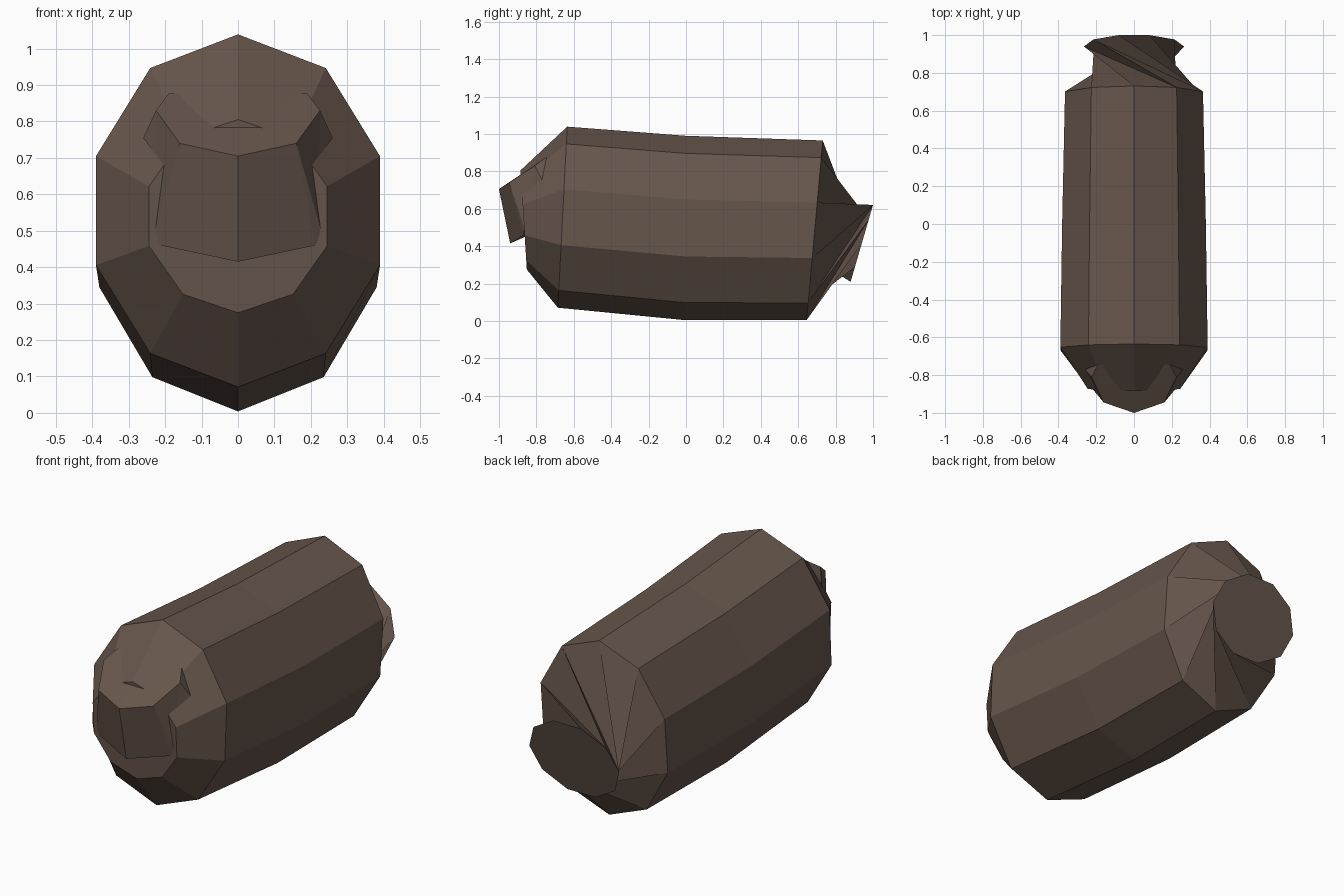
import bpy, bmesh, math

if "Cube" in bpy.data.objects:
    bpy.data.objects.remove(bpy.data.objects["Cube"])

brown = bpy.data.materials.new("dark brown")
brown.diffuse_color = (0.135, 0.093, 0.071, 1)
brown.use_nodes = True
brown.node_tree.nodes["Principled BSDF"].inputs["Base Color"].default_value = brown.diffuse_color
N = 10


def finish(bm, name):
    mesh = bpy.data.meshes.new(name)
    bm.to_mesh(mesh)
    bm.free()
    mesh.materials.append(brown)
    obj = bpy.data.objects.new(name, mesh)
    bpy.context.collection.objects.link(obj)
    return obj


def ring(bm, rx, rz, cy, cz, lean, turn=0):
    """Ten-sided ring; lean is the y offset of its top from its centre."""
    verts = []
    for i in range(N):
        a = math.radians(36 * i + turn)
        c = math.cos(a)
        verts.append(bm.verts.new((rx * math.sin(a), cy + lean * c, cz + rz * c)))
    return verts


# Barrel body with tapered front and a quarter-turn twisted tail
bm = bmesh.new()
rings = [ring(bm, 0.257, 0.265, -0.868, 0.54, -0.017),
         ring(bm, 0.41, 0.484, -0.66, 0.555, 0.025),
         ring(bm, 0.40, 0.493, 0.0, 0.497, 0.0),
         ring(bm, 0.384, 0.48, 0.688, 0.485, 0.043)]
for a, b in zip(rings, rings[1:]):
    for i in range(N):
        j = (i + 1) % N
        bm.faces.new((a[i], b[i], b[j], a[j]))
bm.faces.new(rings[0])
tail = ring(bm, 0.265, 0.216, 0.94, 0.415, 0.063, turn=-90)
last = rings[-1]
for i in range(N):
    j = (i + 1) % N
    bm.faces.new((last[i], tail[i], last[j]))
    bm.faces.new((last[j], tail[i], tail[j]))
bm.faces.new(tail[::-1])
finish(bm, "body")

# Snout plate: sloping top, two front faces and pointed side flares
half = {
    "tip": (0, -1.0, 0.705), "top1": (0.16, -0.945, 0.74),
    "top2": (0.225, -0.81, 0.83), "top3": (0.19, -0.745, 0.877),
    "low0": (0, -0.94, 0.415), "low1": (0.213, -0.866, 0.46),
    "low2": (0.228, -0.864, 0.50), "flare": (0.26, -0.77, 0.755),
    "inner": (0.205, -0.868, 0.68), "back": (0, -0.745, 0.877),
    "root": (0, -0.86, 0.45),
}
faces = ["tip top1 top2 top3 back", "tip low0 low1 top1",
         "top1 low1 low2", "top1 low2 top2", "top2 low2 inner",
         "top2 inner flare", "top2 flare top3", "low0 root low2 low1",
         "flare inner top3", "inner low2 root", "inner root back top3"]
bm = bmesh.new()
for side in (1, -1):
    pts = {k: bm.verts.new((side * x, y, z)) for k, (x, y, z) in half.items()}
    for f in faces:
        bm.faces.new([pts[k] for k in f.split()])
bmesh.ops.remove_doubles(bm, verts=bm.verts, dist=0.0005)
bmesh.ops.recalc_face_normals(bm, faces=bm.faces)
finish(bm, "snout")
